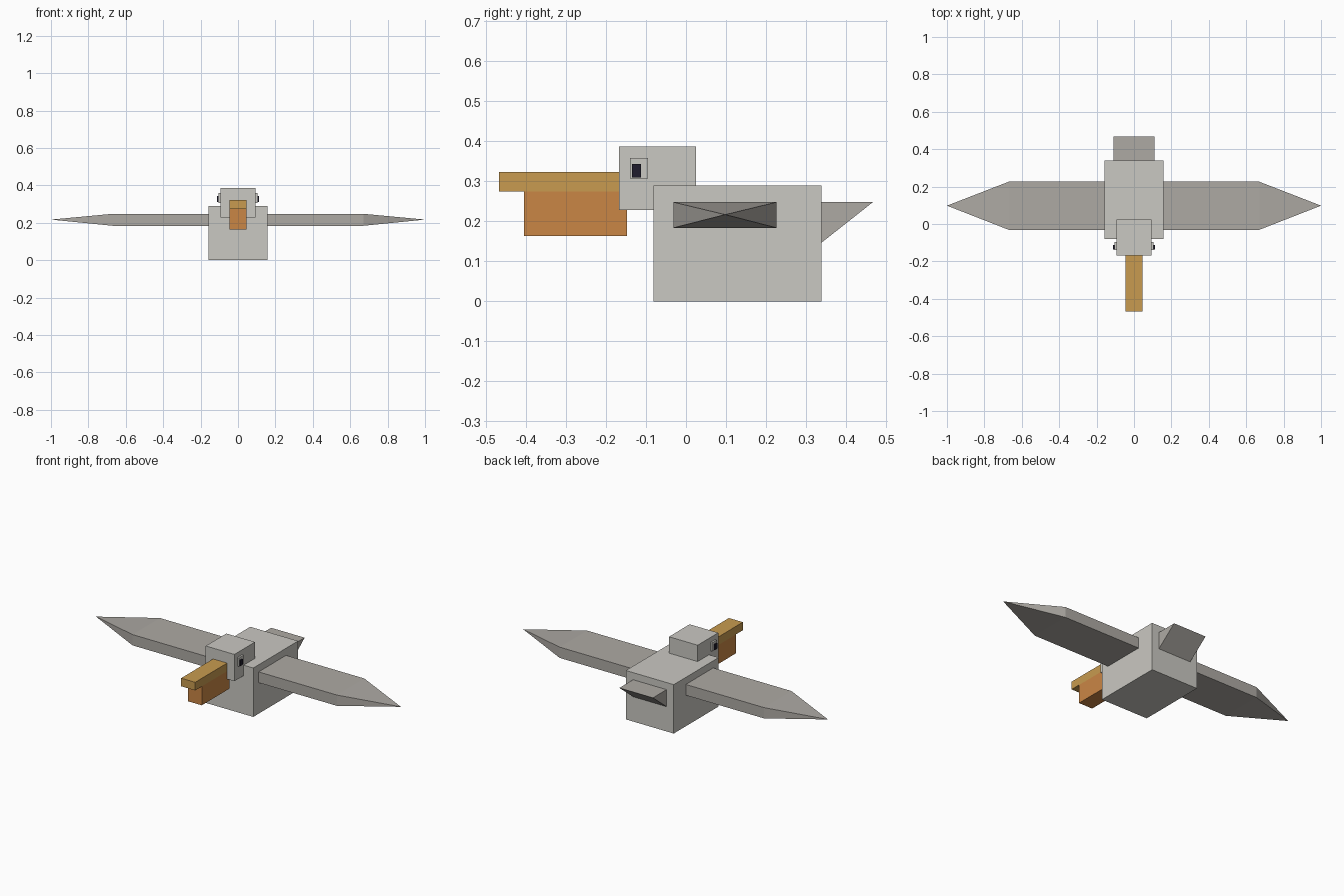
import bpy

cube = bpy.data.objects.get("Cube")
if cube:
    bpy.data.objects.remove(cube, do_unlink=True)


def material(name, rgb):
    mat = bpy.data.materials.new(name)
    mat.use_nodes = True
    colour = (*rgb, 1)
    mat.diffuse_color = colour
    mat.node_tree.nodes["Principled BSDF"].inputs["Base Color"].default_value = colour
    return mat


pale_grey = material("pale grey", (0.59, 0.58, 0.54))
warm_grey = material("warm grey", (0.42, 0.40, 0.37))
ochre = material("ochre", (0.58, 0.33, 0.08))
orange = material("orange", (0.59, 0.24, 0.06))
dark_navy = material("dark navy", (0.014, 0.012, 0.026))


def solid(name, verts, faces, mat):
    mesh = bpy.data.meshes.new(name)
    mesh.from_pydata(verts, [], faces)
    mesh.materials.append(mat)
    obj = bpy.data.objects.new(name, mesh)
    bpy.context.collection.objects.link(obj)
    # Mirrored parts need their faces turned outwards again
    bpy.context.view_layer.objects.active = obj
    obj.select_set(True)
    bpy.ops.object.mode_set(mode="EDIT")
    bpy.ops.mesh.select_all(action="SELECT")
    bpy.ops.mesh.normals_make_consistent(inside=False)
    bpy.ops.object.mode_set(mode="OBJECT")
    obj.select_set(False)
    return obj


def extrude(name, profile, x0, x1, mat, tip=None):
    """Extrude a (y, z) profile along x; optionally close it in a point."""
    n = len(profile)
    verts = [(x, y, z) for x in (x0, x1) for y, z in profile]
    faces = [(i, (i + 1) % n, (i + 1) % n + n, i + n) for i in range(n)]
    faces.append(tuple(range(n)))
    if tip:
        verts.append(tip)
        faces += [(n + i, n + (i + 1) % n, 2 * n) for i in range(n)]
    else:
        faces.append(tuple(range(n, 2 * n)))
    return solid(name, verts, faces, mat)


def rect(y0, y1, z0, z1):
    return [(y0, z0), (y1, z0), (y1, z1), (y0, z1)]


# Body, head and bill
extrude("body", rect(-0.081, 0.339, 0, 0.29), -0.157, 0.157, pale_grey)
extrude("head", rect(-0.168, 0.025, 0.228, 0.387), -0.094, 0.094, pale_grey)
extrude("upper_bill", rect(-0.467, -0.147, 0.275, 0.323), -0.046, 0.046, ochre)
extrude("bill_pouch", rect(-0.405, -0.147, 0.163, 0.275), -0.046, 0.046, orange)

# Wedge tail
extrude("tail", [(0.335, 0.248), (0.467, 0.248), (0.339, 0.147), (0.335, 0.147)],
        -0.11, 0.11, warm_grey)

# Wings and eyes on both sides
for side, s in (("left", 1), ("right", -1)):
    extrude(side + "_wing", rect(-0.031, 0.226, 0.184, 0.248), s * 0.1, s * 0.67,
            warm_grey, tip=(s, 0.098, 0.217))
    extrude(side + "_eye_surround", rect(-0.14, -0.095, 0.307, 0.358),
            s * 0.09, s * 0.104, pale_grey)
    extrude(side + "_pupil", rect(-0.135, -0.112, 0.31, 0.343),
            s * 0.102, s * 0.111, dark_navy)
